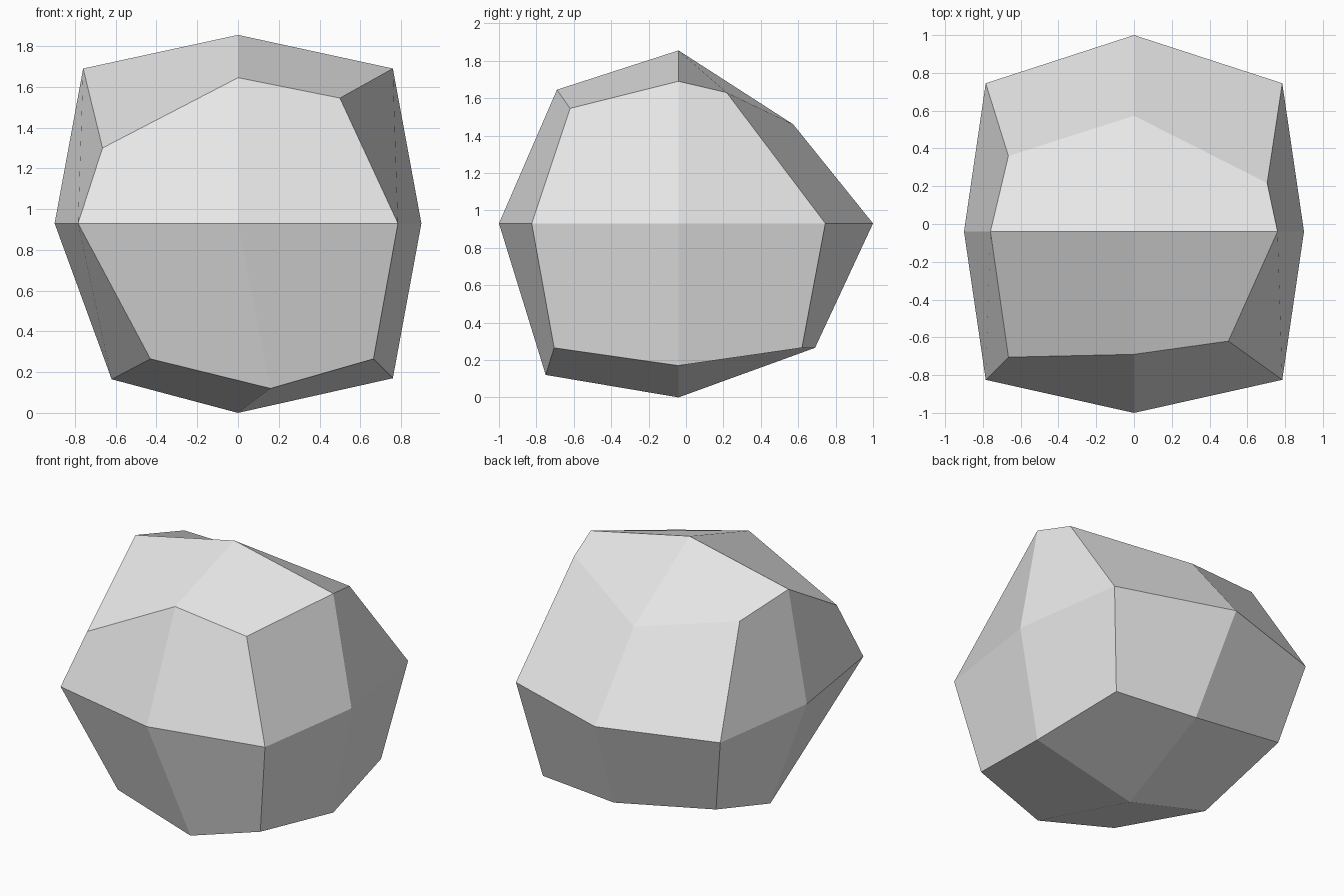
import bpy, bmesh
from itertools import product
from mathutils import Vector

if "Cube" in bpy.data.objects:
    bpy.data.objects.remove(bpy.data.objects["Cube"])

CENTER = Vector((0, -0.04, 0.93))

# Chipped points of the boulder, keyed by grid direction (x, y, z), in world units
CHIPS = {
    (0, -1, 0): (0, -1, 0.93), (0, 1, 0): (0, 1, 0.93),
    (0, 0, 1): (0, -0.04, 1.855), (0, 0, -1): (0, -0.04, 0),
    (0, -1, 1): (0, -0.69, 1.645), (0, 1, 1): (0, 0.573, 1.46),
    (0, -1, -1): (0.16, -0.75, 0.12), (0, 1, -1): (0.07, 0.69, 0.265),
    (-1, 0, -1): (-0.62, -0.04, 0.165),
    (-1, -1, 1): (-0.665, -0.705, 1.30), (1, -1, 1): (0.50, -0.62, 1.545),
    (-1, 1, 1): (-0.665, 0.36, 1.595), (1, 1, 1): (0.705, 0.217, 1.63),
    (-1, -1, -1): (-0.43, -0.705, 0.265), (-1, 1, -1): (-0.665, 0.62, 0.387),
    (1, 1, -1): (0.665, 0.62, 0.265),
}


def place(d):
    """Position of one grid direction: chipped point, or the rounded block."""
    if d in CHIPS:
        return Vector(CHIPS[d])
    size = {1: 0.90, 2: 0.785 if d[2] == 0 else 0.76, 3: 0.665}[sum(map(abs, d))]
    return CENTER + Vector(d) * size


bm = bmesh.new()
verts = {d: bm.verts.new(place(d))
         for d in product((-1, 0, 1), repeat=3) if any(d)}

# Three quads meet at every corner: corner, edge, side centre, edge
for corner in product((-1, 1), repeat=3):
    for axis in range(3):
        b, c = (axis + 1) % 3, (axis + 2) % 3

        def drop(*axes):
            return tuple(0 if i in axes else v for i, v in enumerate(corner))

        ring = [corner, drop(b), drop(b, c), drop(c)]
        if corner[0] * corner[1] * corner[2] < 0:
            ring.reverse()
        # the dented upper left panel folds along its other diagonal
        if axis == 0 and corner == (-1, -1, 1):
            ring = ring[1:] + ring[:1]
        bm.faces.new([verts[d] for d in ring])
bmesh.ops.recalc_face_normals(bm, faces=bm.faces)

mesh = bpy.data.meshes.new("boulder")
bm.to_mesh(mesh)
bm.free()

stone = bpy.data.materials.new("light grey stone")
stone.diffuse_color = (0.8, 0.8, 0.8, 1)
stone.use_nodes = True
stone.node_tree.nodes["Principled BSDF"].inputs["Base Color"].default_value = stone.diffuse_color
mesh.materials.append(stone)
boulder = bpy.data.objects.new("boulder", mesh)
bpy.context.collection.objects.link(boulder)
